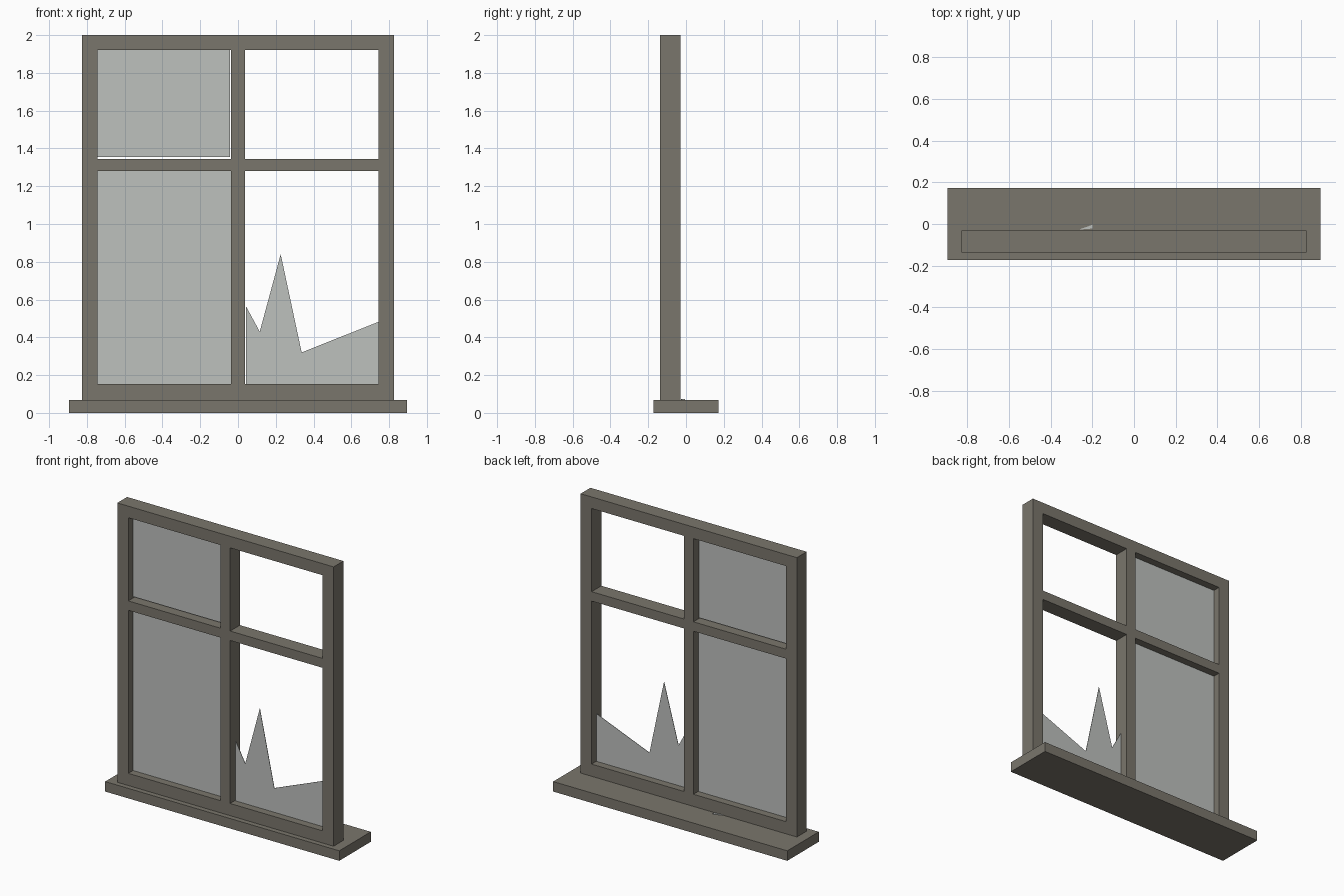
import bpy, bmesh

if "Cube" in bpy.data.objects:
    bpy.data.objects.remove(bpy.data.objects["Cube"])


def material(name, rgb):
    m = bpy.data.materials.new(name)
    m.diffuse_color = (*rgb, 1.0)
    m.use_nodes = True
    m.node_tree.nodes["Principled BSDF"].inputs["Base Color"].default_value = m.diffuse_color
    return m


FRAME = material("weathered grey wood", (0.195, 0.181, 0.150))
GLASS = material("dusty glass", (0.515, 0.533, 0.515))


def finish(name, bm, mat):
    bmesh.ops.recalc_face_normals(bm, faces=bm.faces)
    me = bpy.data.meshes.new(name)
    bm.to_mesh(me)
    bm.free()
    me.materials.append(mat)
    ob = bpy.data.objects.new(name, me)
    bpy.context.collection.objects.link(ob)
    return ob


def prism(name, points, offset, mat):
    """Extrude a flat outline of 3D points along an offset."""
    bm = bmesh.new()
    face = bm.faces.new([bm.verts.new(p) for p in points])
    new = bmesh.ops.extrude_face_region(bm, geom=[face], use_keep_orig=True)["geom"]
    bmesh.ops.translate(bm, vec=offset,
                        verts=[v for v in new if isinstance(v, bmesh.types.BMVert)])
    return finish(name, bm, mat)


def rect(x0, x1, z0, z1, y):
    return [(x0, y, z0), (x1, y, z0), (x1, y, z1), (x0, y, z1)]


# Sill board
prism("sill", rect(-0.895, 0.895, 0, 0.069, -0.172), (0, 0.344, 0), FRAME)

# Frame: a grid of cells with the four openings left out, extruded to depth
FRONT, BACK = -0.137, -0.03
xs = [-0.827, -0.743, -0.036, 0.036, 0.743, 0.827]
zs = [0.069, 0.153, 1.28, 1.345, 1.92, 2.0]
bm = bmesh.new()
grid = [[bm.verts.new((x, FRONT, z)) for z in zs] for x in xs]
for i in range(5):
    for j in range(5):
        if i % 2 and j % 2:
            continue
        bm.faces.new([grid[i][j], grid[i + 1][j], grid[i + 1][j + 1], grid[i][j + 1]])
new = bmesh.ops.extrude_face_region(bm, geom=bm.faces[:], use_keep_orig=True)["geom"]
bmesh.ops.translate(bm, vec=(0, BACK - FRONT, 0),
                    verts=[v for v in new if isinstance(v, bmesh.types.BMVert)])
finish("window_frame", bm, FRAME)

# Intact panes on the left
T = 0.003
GY = (FRONT + BACK) / 2 - T / 2
prism("upper_pane", rect(-0.743, -0.042, 1.355, 1.92, GY), (0, T, 0), GLASS)
prism("lower_pane", rect(-0.743, -0.038, 0.153, 1.28, GY), (0, T, 0), GLASS)

# Broken pane on the lower right
jagged = [(0.042, 0.153), (0.743, 0.153), (0.743, 0.482), (0.337, 0.32),
          (0.226, 0.84), (0.115, 0.43), (0.042, 0.565)]
prism("broken_pane", [(x, GY, z) for x, z in jagged], (0, T, 0), GLASS)

# Loose splinter lying on the sill
splinter = [(-0.265, -0.027), (-0.20, -0.022), (-0.20, -0.004)]
prism("glass_splinter", [(x, y, 0.0695) for x, y in splinter], (0, 0, 0.004), GLASS)
